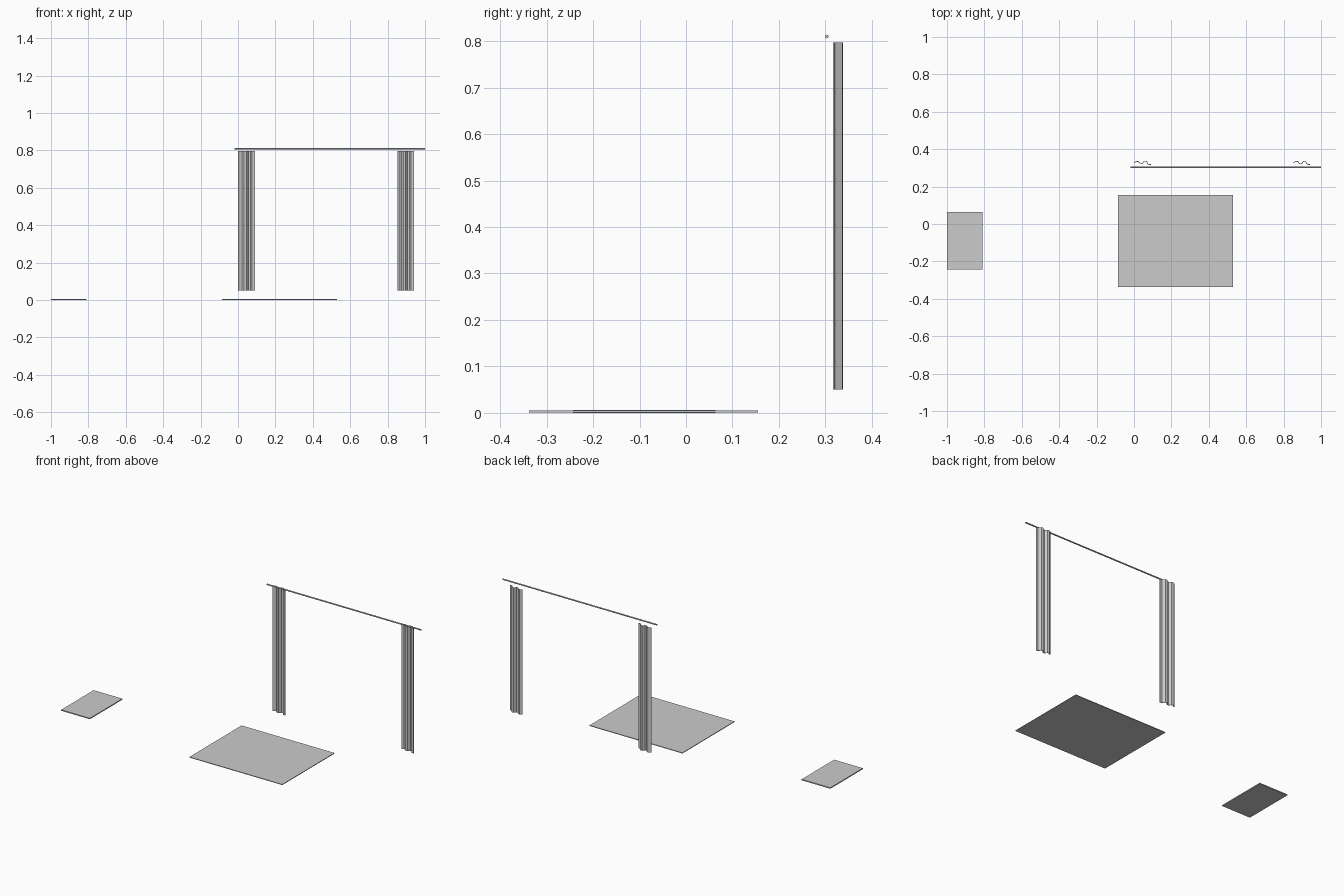
import bpy
import math

if "Cube" in bpy.data.objects:
    bpy.data.objects.remove(bpy.data.objects["Cube"])


def box(name, x0, x1, y0, y1, z0, z1):
    bpy.ops.mesh.primitive_cube_add(size=1, location=((x0 + x1) / 2, (y0 + y1) / 2, (z0 + z1) / 2))
    ob = bpy.context.object
    ob.name = name
    ob.scale = (x1 - x0, y1 - y0, z1 - z0)
    bpy.ops.object.transform_apply(location=False, rotation=False, scale=True)
    return ob


def curtain(name, x0, width, z0=0.05, z1=0.797):
    # pleated strip: fold profile seen from above (fraction of width, y)
    folds = [(0.0, 0.328), (0.14, 0.335), (0.26, 0.334), (0.37, 0.322), (0.49, 0.322),
             (0.60, 0.336), (0.74, 0.335), (0.84, 0.319), (1.0, 0.318)]
    verts = [(x0 + f * width, y, z) for z in (z0, z1) for f, y in folds]
    n = len(folds)
    faces = [(i, i + 1, n + i + 1, n + i) for i in range(n - 1)]
    me = bpy.data.meshes.new(name)
    me.from_pydata(verts, [], faces)
    ob = bpy.data.objects.new(name, me)
    bpy.context.collection.objects.link(ob)
    mod = ob.modifiers.new("cloth_thickness", "SOLIDIFY")
    mod.thickness = 0.004
    mod.offset = 0
    return ob


# flat floor pieces
box("large_rug", -0.085, 0.53, -0.338, 0.155, 0.001, 0.005)
box("small_mat", -1.0, -0.81, -0.243, 0.064, 0.0, 0.006)

# curtain rod
bpy.ops.mesh.primitive_cylinder_add(vertices=12, radius=0.004, depth=1.02,
                                    location=(0.49, 0.303, 0.81), rotation=(0, math.pi / 2, 0))
rod = bpy.context.object
rod.name = "curtain_rod"
bpy.ops.object.shade_smooth_by_angle()

# gathered curtains
curtain("left_curtain", 0.0, 0.09)
curtain("right_curtain", 0.853, 0.087)
